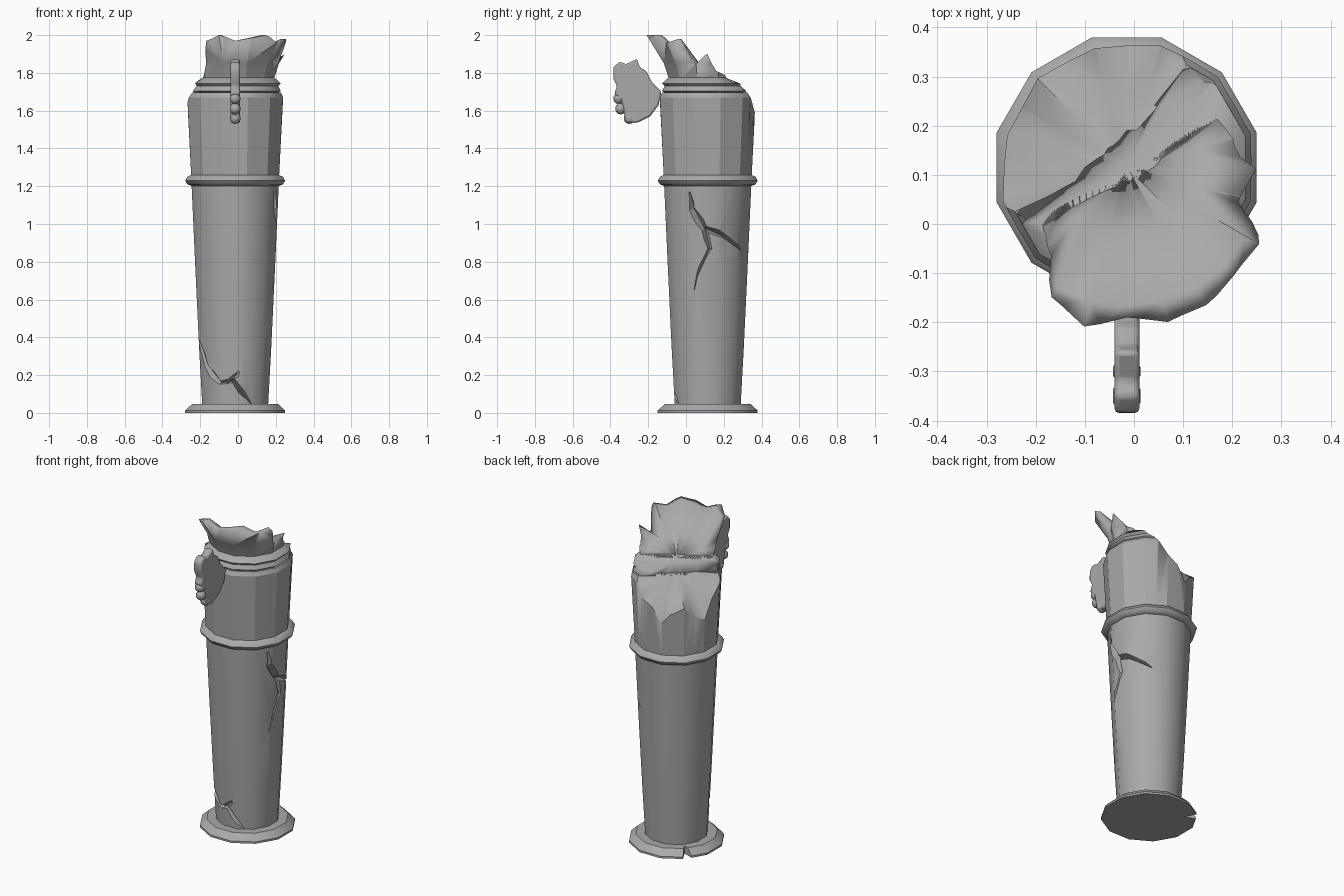
import bpy, bmesh, math
from mathutils import Vector

cube = bpy.data.objects.get("Cube")
if cube:
    bpy.data.objects.remove(cube, do_unlink=True)

CX, CY = -0.015, 0.115

stone = bpy.data.materials.new("grey stone")
stone.use_nodes = True
GREY = (0.4, 0.4, 0.4, 1)
stone.diffuse_color = GREY
stone.node_tree.nodes["Principled BSDF"].inputs["Base Color"].default_value = GREY


def polar(r, deg, z):
    a = math.radians(deg)
    return Vector((CX + r * math.cos(a), CY + r * math.sin(a), z))


def finish(name, bm, angle=40):
    bmesh.ops.recalc_face_normals(bm, faces=bm.faces)
    mesh = bpy.data.meshes.new(name)
    bm.to_mesh(mesh)
    bm.free()
    ob = bpy.data.objects.new(name, mesh)
    bpy.context.collection.objects.link(ob)
    mesh.materials.append(stone)
    select(ob)
    if angle:
        bpy.ops.object.shade_smooth_by_angle(angle=math.radians(angle))
    return ob


def select(ob):
    bpy.ops.object.select_all(action='DESELECT')
    ob.select_set(True)
    bpy.context.view_layer.objects.active = ob


def bridge(bm, lower, upper):
    n = len(lower)
    for i in range(n):
        j = (i + 1) % n
        bm.faces.new((lower[i], lower[j], upper[j], upper[i]))


def turned(name, profile, sides=12, groove=0.0, angle=40):
    """Closed solid from (radius, height) pairs; odd corners can be pulled in as flutes."""
    bm = bmesh.new()
    rings = []
    for r, z in profile:
        rings.append([bm.verts.new(polar(r - (groove if i % 2 else 0), 15 + 360 * i / sides, z))
                      for i in range(sides)])
    for low, up in zip(rings, rings[1:]):
        bridge(bm, low, up)
    bm.faces.new(rings[0][::-1])
    bm.faces.new(rings[-1])
    return finish(name, bm, angle)


def carve(ob, cutter):
    mod = ob.modifiers.new("carve", 'BOOLEAN')
    mod.operation = 'DIFFERENCE'
    mod.solver = 'EXACT'
    mod.object = cutter
    select(ob)
    bpy.ops.object.modifier_apply(modifier=mod.name)


def discard(cutter):
    bpy.data.objects.remove(cutter, do_unlink=True)


def crack(ob, radius, path, depth=0.035):
    """V-shaped groove along (azimuth, height, half width) points."""
    bm = bmesh.new()
    flat = [Vector((math.radians(a) * radius, z)) for a, z, w in path]
    rings = []
    for i, (a, z, w) in enumerate(path):
        d = (flat[min(i + 1, len(flat) - 1)] - flat[max(i - 1, 0)]).normalized()
        da, dz = math.degrees(-d.y * w / radius), d.x * w
        rings.append([bm.verts.new(polar(radius + 0.03, a + 2 * da, z + 2 * dz)),
                      bm.verts.new(polar(radius + 0.03, a - 2 * da, z - 2 * dz)),
                      bm.verts.new(polar(radius - depth, a, z))])
    for r1, r2 in zip(rings, rings[1:]):
        bridge(bm, r1, r2)
    bm.faces.new(rings[0][::-1])
    bm.faces.new(rings[-1])
    cutter = finish("crack_cutter", bm, 0)
    carve(ob, cutter)
    discard(cutter)


# Base plate with a chipped notch
base = turned("base_plate", [(0.274, 0), (0.274, 0.012), (0.235, 0.048)])
bm = bmesh.new()
notch = [[bm.verts.new(polar(r, a, z)) for r, a in ((0.2, 138), (0.31, 131), (0.31, 146))]
         for z in (-0.1, 0.1)]
bridge(bm, *notch)
bm.faces.new(notch[0][::-1])
bm.faces.new(notch[1])
chip = finish("notch_cutter", bm, 0)
carve(base, chip)
discard(chip)

# Tapered shaft with branching cracks
shaft = turned("shaft", [(0.18, 0.03), (0.198, 0.35), (0.22, 0.8), (0.24, 1.23)])
crack(shaft, 0.225, [(-25, 1.17, .003), (-22, 1.08, .012), (-4, 0.97, .015),
                     (3, 0.87, .012), (-11, 0.77, .009), (-20, 0.65, .002)])
crack(shaft, 0.225, [(-6, 0.98, .012), (22, 0.94, .011), (54, 0.86, .002)])
crack(shaft, 0.188, [(194, 0.39, .002), (215, 0.25, .012), (243, 0.16, .011),
                     (267, 0.17, .012), (299, 0.05, .002)])
crack(shaft, 0.188, [(255, 0.16, .008), (272, 0.2, .012), (276, 0.22, .003)])

# Middle ring
turned("middle_ring", [(0.235, 1.2), (0.262, 1.21), (0.274, 1.23), (0.262, 1.25), (0.235, 1.262)],
       angle=60)

# Fluted drum, neck ring and flared capital
drum = turned("fluted_drum", [(0.24, 1.24), (0.262, 1.67), (0.25, 1.695)], 24, 0.008, 28)
neck = turned("neck_ring", [(0.225, 1.685), (0.25, 1.705), (0.236, 1.73), (0.25, 1.745),
                            (0.215, 1.775)], angle=50)
capital = turned("flared_capital", [(0.21, 1.76), (0.24, 1.85), (0.335, 2.0)], angle=20)

# Jagged break that slopes down from the front to the back
RIM = [1.91, 1.81, 1.78, 1.74, 1.69, 1.58, 1.53, 1.42, 1.5, 1.55, 1.47, 1.43,
       1.56, 1.64, 1.76, 1.82, 1.97, 2.0, 1.97, 1.985, 2.0, 1.96, 1.98, 1.85]
bm = bmesh.new()


def break_ring(r, height):
    return [bm.verts.new(polar(r, 15 * i, height(i, z))) for i, z in enumerate(RIM)]


def softened(i, z):
    around = sum(RIM[(i + k) % len(RIM)] for k in range(-2, 3)) / 5
    return 0.55 * around + 0.45 * 1.75 + 0.012 * math.sin(i * 2.3)


rings = [break_ring(0.14, softened), break_ring(0.28, lambda i, z: z),
         break_ring(0.45, lambda i, z: z), break_ring(0.45, lambda i, z: 2.4)]
for a, b in zip(rings, rings[1:]):
    bridge(bm, a, b)
centre = bm.verts.new((CX, CY, 1.75))
for i, v in enumerate(rings[0]):
    bm.faces.new((v, centre, rings[0][(i + 1) % len(RIM)]))
bm.faces.new(rings[-1])
breaker = finish("break_cutter", bm, 50)
for part in (drum, neck, capital):
    carve(part, breaker)
discard(breaker)

# Scrolled ornament standing out from the front
outline = [(-.13, 1.7), (-.145, 1.63), (-.19, 1.57), (-.26, 1.535), (-.32, 1.54), (-.33, 1.6),
           (-.34, 1.65), (-.38, 1.69), (-.365, 1.73), (-.385, 1.77), (-.385, 1.83), (-.35, 1.86),
           (-.32, 1.845), (-.26, 1.875), (-.245, 1.83), (-.21, 1.81), (-.18, 1.75)]
bm = bmesh.new()
sides = [[bm.verts.new((x, y, z)) for y, z in outline] for x in (-0.04, 0.011)]
bridge(bm, *sides)
bm.faces.new(sides[0][::-1])
bm.faces.new(sides[1])
ornament = finish("front_ornament", bm, 50)
bevel = ornament.modifiers.new("soft edge", 'BEVEL')
bevel.width = 0.01
bevel.segments = 2

# Rounded buds on the lower edge of the ornament
for k, (y, z) in enumerate([(-.345, 1.61), (-.3, 1.56), (-.355, 1.665)]):
    bm = bmesh.new()
    bmesh.ops.create_uvsphere(bm, u_segments=10, v_segments=7, radius=0.03)
    for v in bm.verts:
        v.co += Vector((CX, y, z))
    finish(f"ornament_bud_{k + 1}", bm, 60)
